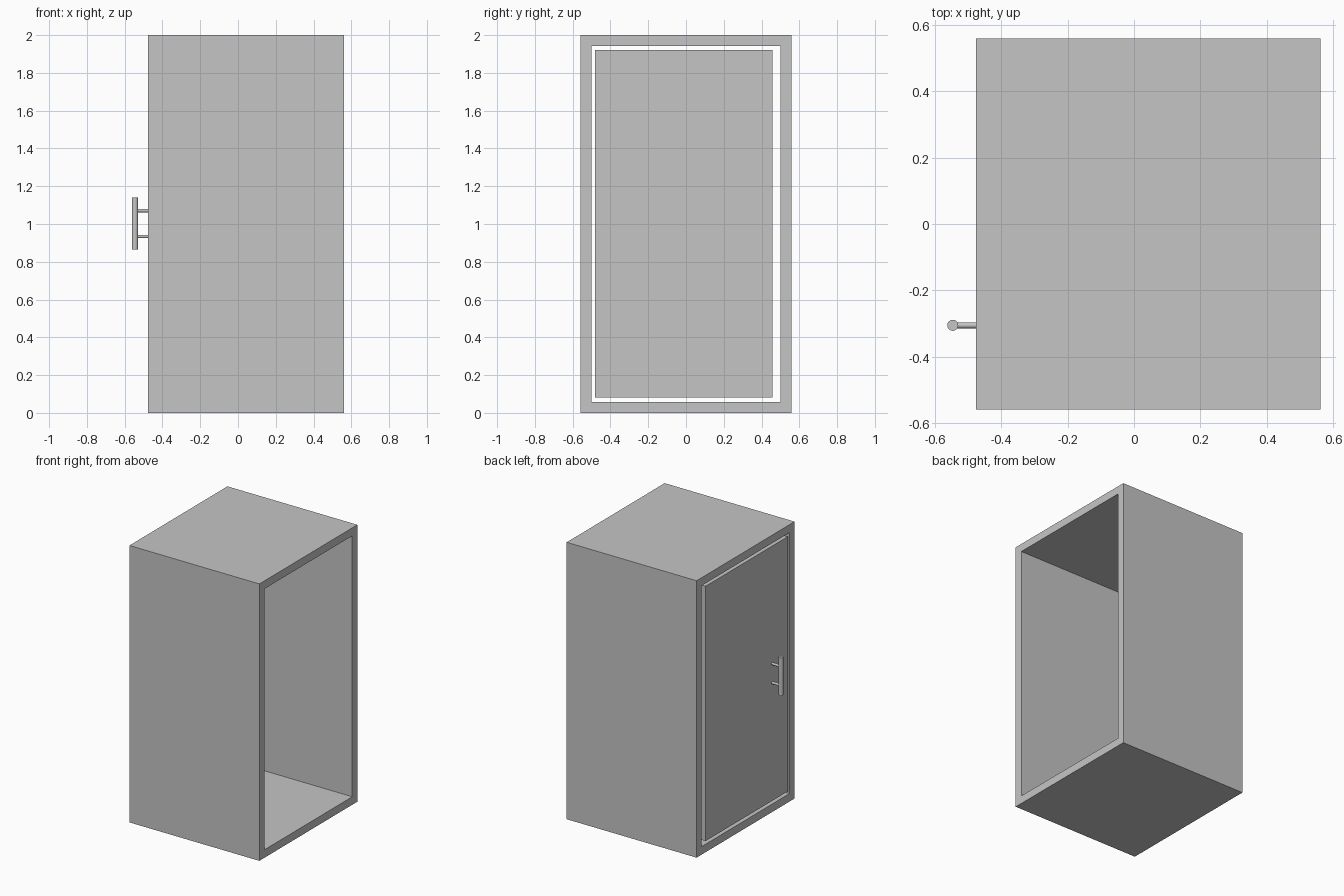
import bpy
import bmesh
from math import pi

cube = bpy.data.objects.get("Cube")
if cube:
    bpy.data.objects.remove(cube, do_unlink=True)

GREY = (0.56, 0.56, 0.56, 1)
grey = bpy.data.materials.new("plain grey")
grey.use_nodes = True
grey.diffuse_color = GREY
grey.node_tree.nodes["Principled BSDF"].inputs["Base Color"].default_value = GREY

FRONT_X, BACK_X = -0.476, 0.562   # door side and open side
HALF_Y, HEIGHT, WALL = 0.559, 2.0, 0.058


def box(name, lo, hi):
    """Box between two opposite corners."""
    bpy.ops.mesh.primitive_cube_add(size=1)
    ob = bpy.context.object
    ob.name = name
    for v in ob.data.vertices:
        v.co = [hi[i] if v.co[i] > 0 else lo[i] for i in range(3)]
    ob.data.materials.append(grey)
    return ob


def rod(name, centre, radius, length, rotation=(0, 0, 0)):
    """Round bar with smooth sides and sharp ends."""
    bpy.ops.mesh.primitive_cylinder_add(
        vertices=32, radius=radius, depth=length, location=centre, rotation=rotation)
    ob = bpy.context.object
    ob.name = name
    ob.data.materials.append(grey)
    bpy.ops.object.shade_smooth_by_angle()
    return ob


# Cabinet shell: a rectangular tube running along x
shell_mesh = bpy.data.meshes.new("cabinet_shell")
shell = bpy.data.objects.new("cabinet_shell", shell_mesh)
bpy.context.collection.objects.link(shell)
bm = bmesh.new()


def ring(x, inset):
    y, low, high = HALF_Y - inset, inset, HEIGHT - inset
    return [bm.verts.new((x, s, z)) for s, z in
            ((-y, low), (y, low), (y, high), (-y, high))]


loops = [ring(FRONT_X, 0), ring(BACK_X, 0), ring(BACK_X, WALL), ring(FRONT_X, WALL)]
for a, b in zip(loops, loops[1:] + loops[:1]):
    for i in range(4):
        j = (i + 1) % 4
        bm.faces.new((a[i], a[j], b[j], b[i]))
bmesh.ops.recalc_face_normals(bm, faces=bm.faces)
bm.to_mesh(shell_mesh)
bm.free()
shell_mesh.materials.append(grey)

# Door panel, flush with the shell and with a gap all round
box("door", (FRONT_X, -0.482, 0.081), (FRONT_X + 0.04, 0.457, 1.921))

# Handle: upright bar on two posts
BAR_X, HANDLE_Y = -0.5455, -0.305
rod("handle_bar", (BAR_X, HANDLE_Y, 1.002), 0.0165, 0.274)
for name, z in (("lower_handle_post", 0.934), ("upper_handle_post", 1.071)):
    rod(name, ((BAR_X + FRONT_X) / 2, HANDLE_Y, z), 0.009,
        FRONT_X - BAR_X, (0, pi / 2, 0))
